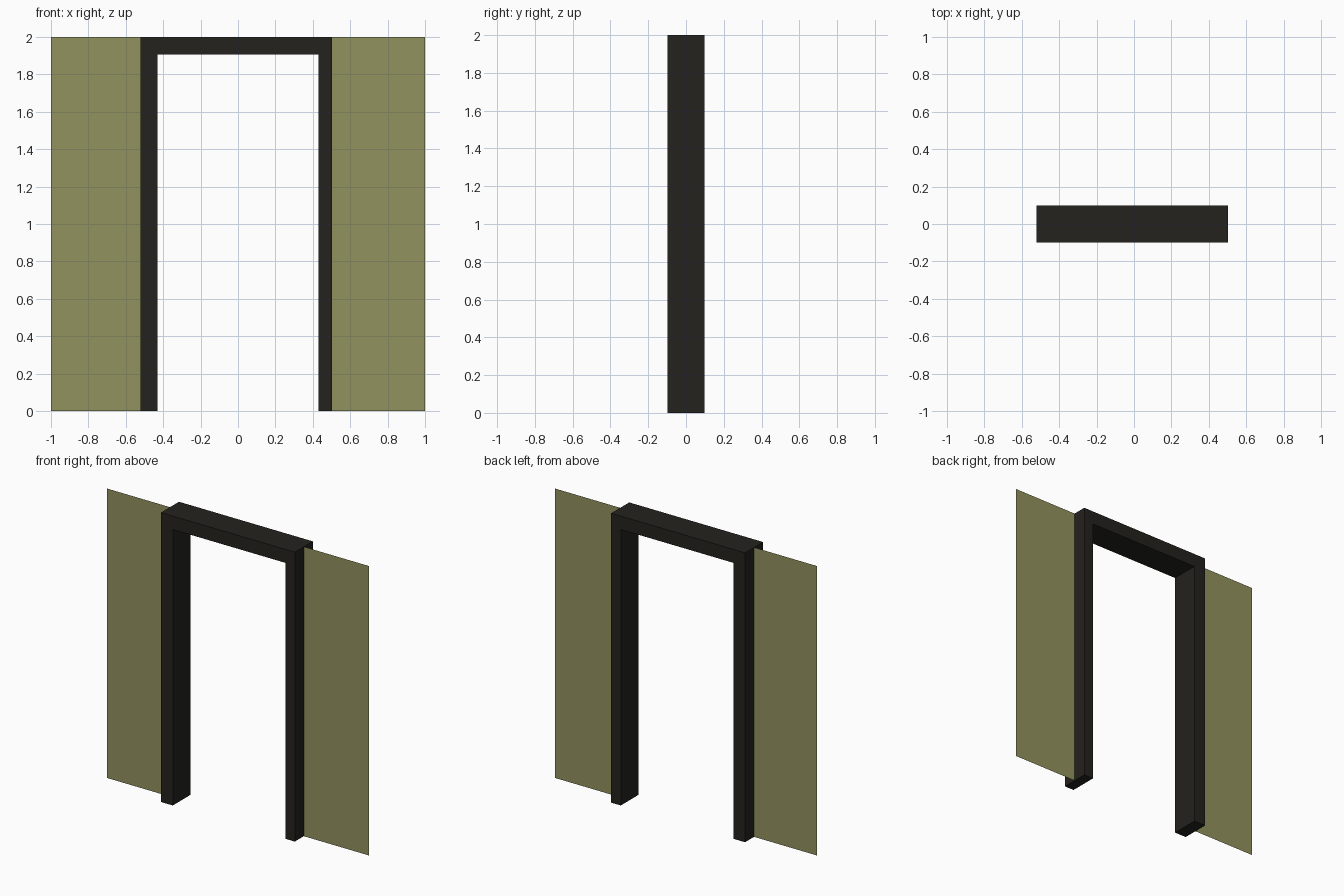
import bpy, bmesh

if "Cube" in bpy.data.objects:
    bpy.data.objects.remove(bpy.data.objects["Cube"])


def material(name, color):
    mat = bpy.data.materials.new(name)
    mat.diffuse_color = (*color, 1)
    mat.use_nodes = True
    mat.node_tree.nodes["Principled BSDF"].inputs["Base Color"].default_value = mat.diffuse_color
    return mat


def profile_object(name, points, y, depth, mat):
    """Fill an x/z outline at y and, if depth > 0, extrude it backwards."""
    bm = bmesh.new()
    face = bm.faces.new([bm.verts.new((x, y, z)) for x, z in points])
    if depth > 0:
        ext = bmesh.ops.extrude_face_region(bm, geom=[face], use_keep_orig=True)
        moved = [g for g in ext["geom"] if isinstance(g, bmesh.types.BMVert)]
        bmesh.ops.translate(bm, verts=moved, vec=(0, depth, 0))
        bmesh.ops.recalc_face_normals(bm, faces=bm.faces)
    mesh = bpy.data.meshes.new(name)
    bm.to_mesh(mesh)
    bm.free()
    mesh.materials.append(mat)
    obj = bpy.data.objects.new(name, mesh)
    bpy.context.collection.objects.link(obj)
    return obj


dark = material("dark_frame", (0.017, 0.016, 0.013))
olive = material("olive_wall", (0.29, 0.29, 0.115))

LEFT, RIGHT, INNER = -0.52, 0.503, 0.43
TOP, LINTEL, DEPTH = 2.0, 1.907, 0.196

# Door frame: two jambs and lintel as one solid
profile_object("door_frame", [
    (LEFT, 0), (-INNER, 0), (-INNER, LINTEL), (INNER, LINTEL),
    (INNER, 0), (RIGHT, 0), (RIGHT, TOP), (LEFT, TOP)], -DEPTH / 2, DEPTH, dark)

# Thin wall panels on either side
for name, x0, x1 in (("left_wall", -1, LEFT), ("right_wall", RIGHT, 1)):
    profile_object(name, [(x0, 0), (x1, 0), (x1, TOP), (x0, TOP)], 0, 0, olive)
